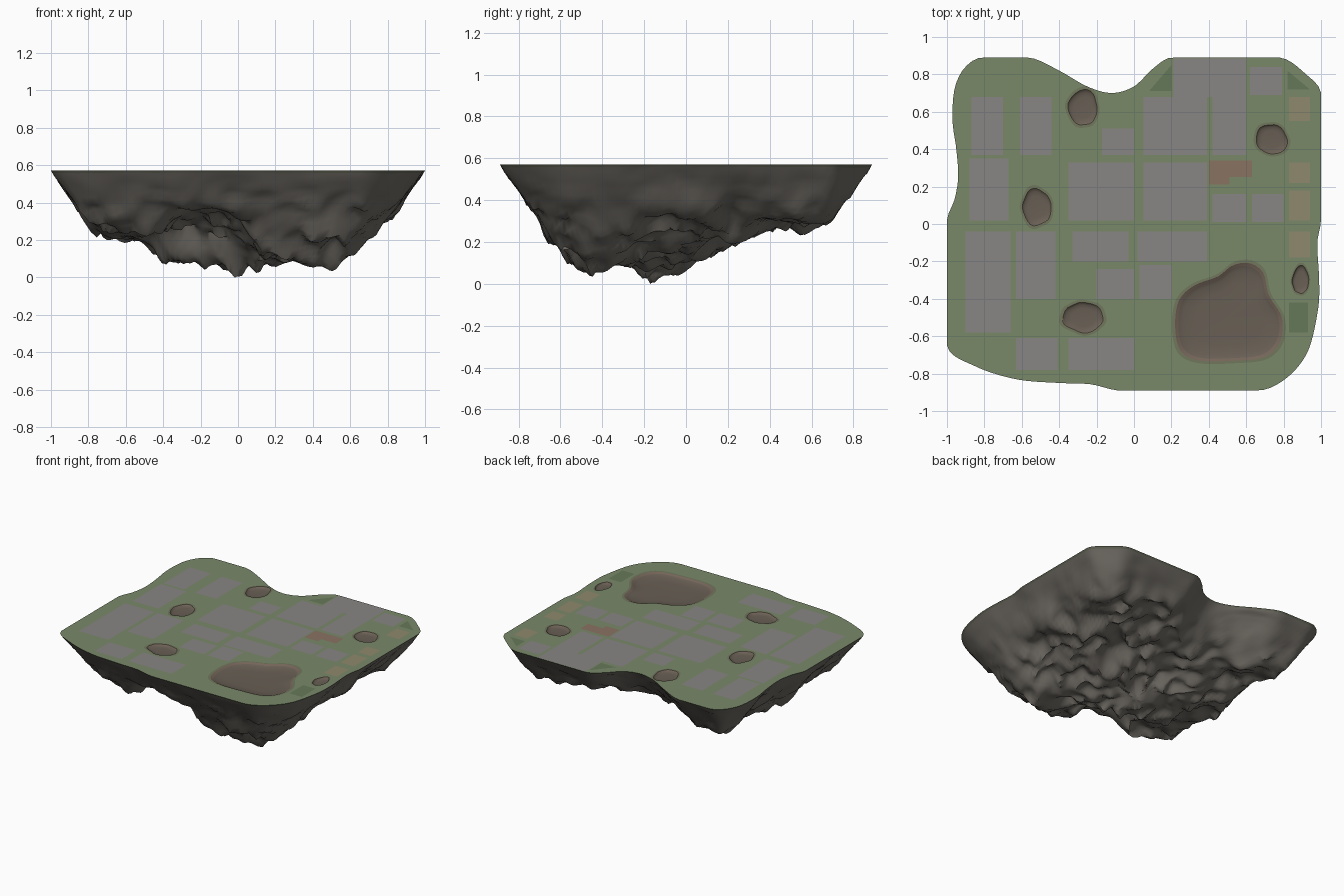
import bpy, bmesh, math
from mathutils import Vector, noise, kdtree
from mathutils.geometry import delaunay_2d_cdt

if "Cube" in bpy.data.objects:
    bpy.data.objects.remove(bpy.data.objects["Cube"])

TOP = 0.571


def material(name, r, g, b):
    m = bpy.data.materials.new(name)
    m.diffuse_color = (r, g, b, 1)
    m.use_nodes = True
    m.node_tree.nodes["Principled BSDF"].inputs["Base Color"].default_value = m.diffuse_color
    return m


GRASS = material("grass", .19, .25, .14)
DARK_GRASS = material("dark_grass", .13, .19, .10)
OLIVE = material("worn_grass", .165, .185, .11)
PAVING = material("paving", .25, .24, .23)
TAN = material("tan_soil", .27, .25, .15)
RED = material("red_soil", .25, .17, .12)
RIM = material("crater_rim", .18, .13, .10)
EARTH = material("earth", .14, .115, .09)
MOSS = material("mossy_rock", .12, .13, .09)
ROCK = material("rock", .165, .152, .132)


def add_object(name, bm, mats):
    me = bpy.data.meshes.new(name)
    bm.to_mesh(me)
    bm.free()
    for m in mats:
        me.materials.append(m)
    ob = bpy.data.objects.new(name, me)
    bpy.context.collection.objects.link(ob)
    return ob


def smooth(ob, angle):
    bpy.ops.object.select_all(action='DESELECT')
    ob.select_set(True)
    bpy.context.view_layer.objects.active = ob
    bpy.ops.object.shade_smooth_by_angle(angle=math.radians(angle))


def smooth_loop(pts, count):
    """Closed Catmull-Rom curve through pts, resampled evenly."""
    p = [Vector(q) for q in pts]
    n, dense = len(p), []
    for i in range(n):
        a, b, c, d = (p[(i + k) % n] for k in (-1, 0, 1, 2))
        tb = (c - a) * min(.5, (c - b).length / ((c - a).length + 1e-6))
        tc = (d - b) * min(.5, (c - b).length / ((d - b).length + 1e-6))
        for k in range(16):
            t = k / 16
            dense.append(b * (2*t**3 - 3*t*t + 1) + tb * (t**3 - 2*t*t + t)
                         + c * (3*t*t - 2*t**3) + tc * (t**3 - t*t))
    dense.append(dense[0])
    total = sum((v - u).length for u, v in zip(dense, dense[1:]))
    out, run, step = [], 0.0, total / count
    for u, v in zip(dense, dense[1:]):
        seg = (v - u).length
        while len(out) < count and len(out) * step <= run + seg:
            q = u.lerp(v, (len(out) * step - run) / max(seg, 1e-9))
            out.append(Vector((max(-1, min(1, q.x)), max(-.89, min(.89, q.y)))))
        run += seg
    return out


def loft(name, rings, centre, mats, ring_mats, flip=False):
    """Skin closed rings from outside to a centre point."""
    bm = bmesh.new()
    loops = [[bm.verts.new(v) for v in r] for r in rings]
    mid = bm.verts.new(centre)
    n = len(rings[0])
    for k, lo in enumerate(loops):
        for i in range(n):
            j = (i + 1) % n
            f = [lo[i], lo[j]]
            f += [mid] if k + 1 == len(loops) else [loops[k+1][j], loops[k+1][i]]
            face = bm.faces.new(f[::-1] if flip else f)
            face.material_index = ring_mats[min(k, len(ring_mats) - 1)]
    return add_object(name, bm, mats)


outline = smooth_loop([
    (-1, -.65), (-.85, -.76), (-.63, -.83), (-.4, -.85), (-.23, -.857), (-.08, -.89),
    (.67, -.89), (.82, -.82), (.93, -.68), (.985, -.45), (.99, -.3), (.98, -.1), (1, .02),
    (1, .7), (.92, .8), (.78, .89), (.2, .89), (.1, .83), (0, .735), (-.12, .70),
    (-.25, .735), (-.4, .82), (-.56, .89), (-.82, .89), (-.91, .83), (-.96, .72),
    (-.97, .55), (-.95, .4), (-.94, .25), (-.96, .13), (-1, .02)], 190)

# Rocky underside: depth from a few control points, limited near the rim, plus noise
CONTROL = [(.45, -.5, .56), (.25, -.45, .48), (.5, -.15, .48), (.25, -.1, .52),
           (-.05, -.03, .56), (-.3, .05, .52), (-.15, -.52, .24), (-.6, -.4, .37),
           (-.65, 0, .36), (-.6, .55, .33), (-.35, .45, .27), (-.1, .45, .24),
           (.2, .5, .26), (.6, .6, .30), (.75, .3, .28), (.8, -.1, .30),
           (.72, -.6, .38), (.1, .2, .38), (-.2, .25, .38), (.5, .15, .36),
           (-.8, -.4, .26), (.45, -.65, .50)]
tree = kdtree.KDTree(len(outline))
for i, q in enumerate(outline):
    tree.insert((q.x, q.y, 0), i)
tree.balance()


def under_point(x, y):
    d = tree.find((x, y, 0))[2]
    ws = ds = 1e-9
    for cx, cy, cd in CONTROL:
        w = math.exp(-((x - cx)**2 + (y - cy)**2) / .033)
        ws += w
        ds += w * cd
    base, edge = ds / ws, 1.45 * d
    k = .08
    h = max(k - abs(base - edge), 0) / k
    depth = min(base, edge) - h * h * k * .25
    fade = min(1, d / .24)
    p = Vector((x, y, depth))
    spike = max(-.1, .42 - noise.voronoi(p * 8)[0][0])
    lumps = noise.noise(p * 4 + Vector((3, 7, 1)))
    crags = abs(noise.noise(p * 7)) - .2
    depth += fade * (.11 * fade * spike + .07 * lumps - .09 * crags)
    shift = noise.noise_vector(p * 6) * .028 * fade
    return Vector((x + shift.x, y + shift.y, max(depth, edge * .3)))


RINGS = 42
scales = [1, .992] + [1 - k / RINGS for k in range(1, RINGS)]
raw = [[under_point(q.x * s, q.y * s) for q in outline] for s in scales]
for v, q in zip(raw[0], outline):
    v.xyz = (q.x, q.y, 0)
mid = under_point(0, 0)
deepest = max(max(v.z for r in raw for v in r), mid.z)
for v in [v for r in raw for v in r] + [mid]:
    v.z = TOP * (1 - v.z / deepest)
rock = loft("rock_underside", raw, mid, [MOSS, ROCK], [0, 1], flip=True)
smooth(rock, 45)


# Craters: one large basin and five small pits, all shallow
def pit(cx, cy, rx, ry, seed):
    pts = []
    for i in range(28):
        a = 2 * math.pi * i / 28
        w = 1 + .2 * noise.noise((math.cos(a) * 1.3, math.sin(a) * 1.3, seed * 4.7))
        pts.append(Vector((cx + rx * w * math.cos(a), cy + ry * w * math.sin(a))))
    return pts


basin = smooth_loop([(.25, -.68), (.35, -.73), (.55, -.73), (.7, -.71), (.78, -.63),
                     (.79, -.5), (.72, -.38), (.69, -.26), (.62, -.21), (.53, -.22),
                     (.45, -.28), (.32, -.33), (.24, -.41), (.22, -.55)], 64)
craters = [("large_crater", basin, 1.06, .02)]
for i, c in enumerate([(-.27, .62, .08, .09), (.73, .45, .085, .08), (-.52, .09, .075, .1),
                       (-.27, -.5, .105, .08), (.89, -.3, .045, .07)]):
    craters.append((f"small_crater_{i + 1}", pit(*c, i), 1.18, .012))

holes, halos = [], []
for name, loop, halo, deep in craters:
    c = sum(loop, Vector((0, 0))) / len(loop)
    rings = [[Vector((*(c + (q - c) * s), TOP + z * deep)) for q in loop]
             for s, z in ((1, 0), (.94, -.4), (.85, -.8), (.6, -1))]
    holes.append(loop)
    halos.append([c + (q - c) * halo for q in loop])
    smooth(loft(name, rings, Vector((c.x, c.y, TOP - deep)), [RIM, EARTH], [0, 1]), 60)


# Flat top: one mesh cut along every painted area, coloured per area
def rect(x0, x1, y0, y1):
    return [Vector(p) for p in ((x0, y0), (x1, y0), (x1, y1), (x0, y1))]


paved = [rect(*r) for r in [
    (-.87, -.7, .37, .68), (-.61, -.44, .37, .68), (-.88, -.67, .02, .35),
    (-.9, -.66, -.58, -.04), (-.63, -.42, -.4, -.04), (-.35, 0, .02, .33),
    (-.17, 0, .37, .51), (.05, .39, .37, .68), (.05, .39, .02, .33),
    (-.33, -.03, -.2, -.04), (.02, .39, -.2, -.04), (-.2, 0, -.4, -.24),
    (.03, .2, -.4, -.22), (-.63, -.41, -.78, -.61), (-.35, 0, -.78, -.61),
    (.21, .6, .68, .885), (.42, .6, .37, .68), (.62, .79, .69, .84),
    (.42, .6, .01, .16), (.63, .8, .01, .16)]]
tan = [rect(.83, .94, a, b) for a, b in
       [(.55, .68), (.22, .33), (.02, .18), (-.18, -.04)]]
red = [rect(.4, .63, .25, .34), rect(.4, .51, .21, .25)]
dark = [rect(.83, .93, -.58, -.42)] + [[Vector(p) for p in t] for t in (
    [(.08, .71), (.2, .71), (.2, .85)], [(.82, .72), (.94, .72), (.82, .82)])]
areas = [(2, halos), (3, paved), (4, tan), (5, red), (1, dark)]


def inside(p, poly):
    hit = False
    for a, b in zip(poly, poly[1:] + poly[:1]):
        if (a.y > p.y) != (b.y > p.y) and p.x < a.x + (p.y - a.y) * (b.x - a.x) / (b.y - a.y):
            hit = not hit
    return hit


points, edges = [], []
for loop in [outline] + holes + [poly for _, polys in areas for poly in polys]:
    s, n = len(points), len(loop)
    points += loop
    edges += [(s + i, s + (i + 1) % n) for i in range(n)]
verts, _, tris, _, _, _ = delaunay_2d_cdt(points, edges, [], 0, 1e-5)
bm = bmesh.new()
bvs = [bm.verts.new((v.x, v.y, TOP)) for v in verts]
for t in tris:
    c = sum((verts[i] for i in t), Vector((0, 0))) / len(t)
    if not inside(c, outline) or any(inside(c, h) for h in holes):
        continue
    f = bm.faces.new([bvs[i] for i in t])
    for idx, polys in areas:
        if any(inside(c, q) for q in polys):
            f.material_index = idx
bm.normal_update()
bmesh.ops.reverse_faces(bm, faces=[f for f in bm.faces if f.normal.z < 0])
add_object("ground_top", bm, [GRASS, DARK_GRASS, OLIVE, PAVING, TAN, RED])
